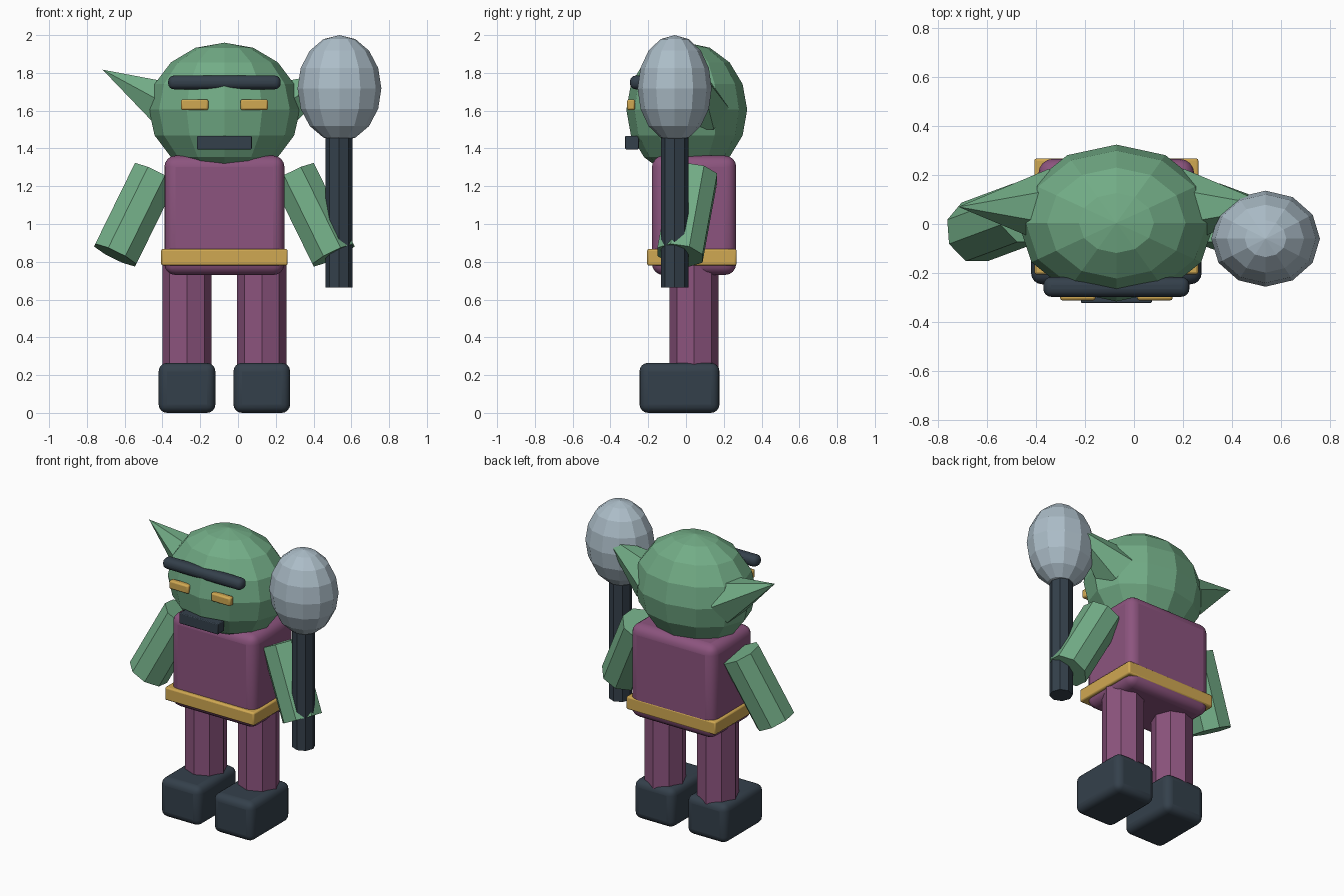
import bpy, math
from mathutils import Vector, Matrix

if "Cube" in bpy.data.objects:
    bpy.data.objects.remove(bpy.data.objects["Cube"])

CX = -0.072  # symmetry plane of the figure


def material(name, rgb):
    m = bpy.data.materials.new(name)
    lin = [((c / 255 + 0.055) / 1.055) ** 2.4 for c in rgb]
    m.diffuse_color = (*lin, 1)
    m.use_nodes = True
    m.node_tree.nodes["Principled BSDF"].inputs["Base Color"].default_value = m.diffuse_color
    return m


GREEN = material("skin green", (114, 172, 134))
PURPLE = material("plum cloth", (140, 84, 126))
DARK = material("dark slate", (52, 64, 75))
GOLD = material("gold", (208, 168, 82))
GREY = material("pale stone", (172, 189, 200))


def finish(name, mat):
    ob = bpy.context.object
    ob.name = name
    ob.data.materials.append(mat)
    return ob


def box(name, lo, hi, bevel, mat, segments=3):
    """Rounded box between two corners."""
    lo, hi = Vector(lo), Vector(hi)
    bpy.ops.mesh.primitive_cube_add(size=1)
    ob = finish(name, mat)
    ob.data.transform(Matrix.Translation((lo + hi) / 2) @ Matrix.Diagonal((*(hi - lo), 1)))
    mod = ob.modifiers.new("bevel", 'BEVEL')
    mod.width, mod.segments = bevel, segments
    bpy.ops.object.shade_smooth_by_angle(angle=math.radians(40))
    return ob


def ball(name, centre, radii, mat):
    """Faceted ellipsoid."""
    bpy.ops.mesh.primitive_uv_sphere_add(segments=12, ring_count=8, radius=1)
    ob = finish(name, mat)
    ob.data.transform(Matrix.Translation(centre) @ Matrix.Diagonal((*radii, 1)))
    return ob


def rod(name, a, b, r1, r2, sides, mat, turn=0):
    """Faceted cylinder or cone from a to b, with one cross axis kept along y."""
    a, b = Vector(a), Vector(b)
    d = b - a
    bpy.ops.mesh.primitive_cone_add(vertices=sides, radius1=r1, radius2=r2, depth=d.length)
    ob = finish(name, mat)
    z = d.normalized()
    x = Vector((0, 1, 0)).cross(z).normalized()
    y = z.cross(x)
    rot = Matrix((x, y, z)).transposed().to_4x4()
    ob.data.transform(Matrix.Translation((a + b) / 2) @ rot @ Matrix.Rotation(turn, 4, 'Z'))
    return ob


# Torso and belt
box("torso", (CX - 0.318, -0.18, 0.73), (CX + 0.318, 0.266, 1.362), 0.06, PURPLE, 4)
box("belt", (CX - 0.335, -0.206, 0.78), (CX + 0.335, 0.268, 0.868), 0.01, GOLD, 2)

# Head and face
ball("head", (CX, 0.004, 1.605), (0.4, 0.32, 0.355), GREEN)
box("brow", (CX - 0.298, -0.297, 1.713), (CX + 0.298, -0.217, 1.786), 0.032, DARK, 4)
box("mouth", (CX - 0.145, -0.322, 1.395), (CX + 0.145, -0.25, 1.466), 0.005, DARK, 2)

# Paired parts
for side, word in ((-1, "left"), (1, "right")):
    def px(offset):
        return CX + side * offset

    eye = sorted((px(0.085), px(0.23)))
    box(word + "_eye", (eye[0], -0.312, 1.603), (eye[1], -0.27, 1.66), 0.01, GOLD, 2)
    rod(word + "_ear", (px(0.276), 0.07, 1.617), (px(0.645), 0.07, 1.817), 0.155, 0, 6, GREEN)
    rod(word + "_arm", (px(0.578), -0.032, 0.835), (px(0.368), 0.046, 1.263),
        0.131, 0.131, 8, GREEN, math.pi / 8)
    rod(word + "_leg", (px(0.198), 0.043, 0.235), (px(0.198), 0.043, 0.8),
        0.13, 0.13, 8, PURPLE)
    box(word + "_boot", (px(0.198) - 0.15, -0.246, 0), (px(0.198) + 0.15, 0.177, 0.265),
        0.045, DARK, 4)

# Mace held in one hand
rod("mace_handle", (0.535, -0.06, 0.663), (0.535, -0.06, 1.55), 0.072, 0.072, 8, DARK)
ball("mace_head", (0.537, -0.06, 1.718), (0.222, 0.196, 0.282), GREY)
